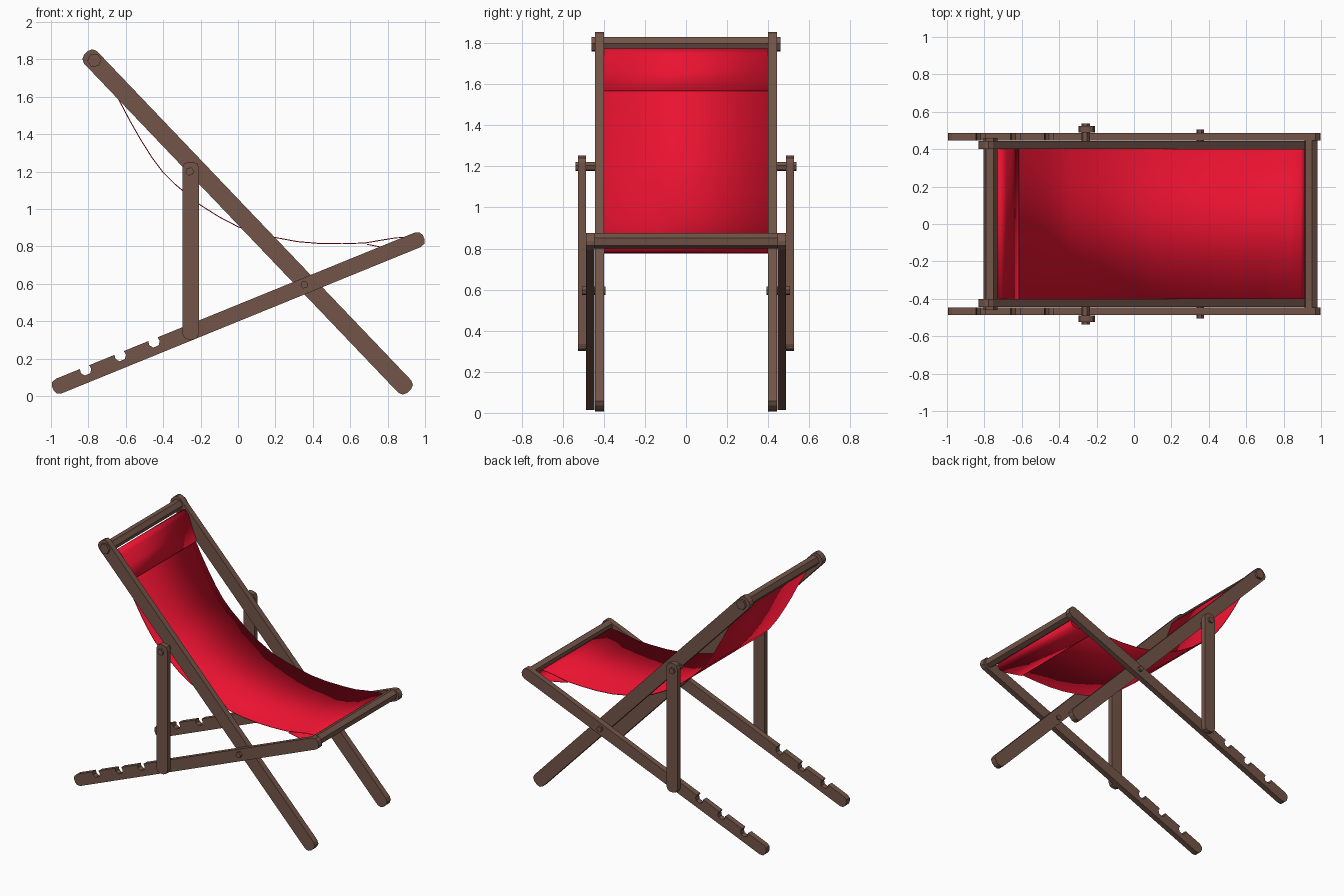
import bpy, bmesh, math
from mathutils import Vector

if "Cube" in bpy.data.objects:
    bpy.data.objects.remove(bpy.data.objects["Cube"])


def material(name, rgb):
    m = bpy.data.materials.new(name)
    m.diffuse_color = (*rgb, 1)
    m.use_nodes = True
    m.node_tree.nodes["Principled BSDF"].inputs["Base Color"].default_value = m.diffuse_color
    return m


WOOD = material("wood", (0.17, 0.09, 0.065))
RED = material("red_canvas", (0.82, 0.006, 0.03))


def make_object(name, bm, mat):
    bmesh.ops.recalc_face_normals(bm, faces=bm.faces)
    me = bpy.data.meshes.new(name)
    bm.to_mesh(me)
    bm.free()
    me.materials.append(mat)
    ob = bpy.data.objects.new(name, me)
    bpy.context.collection.objects.link(ob)
    return ob


def prism(name, pts, y0, y1, mat=WOOD):
    """Closed x-z outline extruded along y."""
    bm = bmesh.new()
    face = bm.faces.new([bm.verts.new((x, y0, z)) for x, z in pts])
    ext = bmesh.ops.extrude_face_region(bm, geom=[face])
    verts = [v for v in ext["geom"] if isinstance(v, bmesh.types.BMVert)]
    bmesh.ops.translate(bm, verts=verts, vec=(0, y1 - y0, 0))
    return make_object(name, bm, mat)


def plank(a, b, w, notches=()):
    """Outline of a plank with blunt ends from tip a to tip b, notched on its upper edge."""
    a, b = Vector(a), Vector(b)
    d = (b - a).normalized()
    n = Vector((-d.y, d.x))
    length, h = (b - a).length, w / 2
    end = [(0.034, h), (0.010, h * 0.78), (0, h * 0.3)]
    loc = [(s, -t) for s, t in end[::-1]]
    loc = [(s, t) for s, t in end] + loc
    loc += [(length - s, -t) for s, t in end] + [(length - s, t) for s, t in end[::-1]]
    for s in sorted(notches, reverse=True):
        loc += [(s + u, h - v) for u, v in
                ((.027, 0), (.03, .022), (.016, .042), (-.016, .042), (-.03, .022), (-.027, 0))]
    return [a + d * s + n * t for s, t in loc]


def hexagon(x, z, r, turn=0.0):
    return [(x + r * math.cos(turn + i * math.pi / 3),
             z + r * math.sin(turn + i * math.pi / 3)) for i in range(6)]


# Side frames, mirrored left and right
for side, s in (("left", -1), ("right", 1)):
    prism(f"back_rail_{side}", plank((-0.812, 1.835), (0.915, 0.026), 0.096), s * 0.40, s * 0.443)
    prism(f"seat_rail_{side}", plank((-0.99, 0.04), (0.993, 0.848), 0.084, (0.20, 0.40, 0.595)),
          s * 0.446, s * 0.487)
    prism(f"prop_{side}", plank((-0.253, 0.302), (-0.253, 1.252), 0.09), s * 0.488, s * 0.525)
    prism(f"prop_pin_{side}", hexagon(-0.258, 1.2, 0.023, 0.2), s * 0.42, s * 0.538)
    prism(f"pivot_pin_{side}", hexagon(0.355, 0.595, 0.021, 0.2), s * 0.392, s * 0.506)

# Cross bars
prism("top_bar", hexagon(-0.768, 1.795, 0.038, 0.1), -0.46, 0.46)
prism("front_bar", hexagon(0.946, 0.838, 0.038, 0.39), -0.446, 0.446)

# Canvas sling with a hem loop at each end
path = [(-0.617, 1.567), (-0.655, 1.66), (-0.685, 1.745), (-0.71, 1.772), (-0.73, 1.765),
        (-0.728, 1.74), (-0.69, 1.675), (-0.64, 1.59), (-0.58, 1.475), (-0.52, 1.37),
        (-0.46, 1.275), (-0.40, 1.195), (-0.34, 1.135), (-0.28, 1.085), (-0.20, 1.02),
        (-0.10, 0.957), (0.0, 0.905), (0.10, 0.872), (0.20, 0.847), (0.32, 0.825),
        (0.44, 0.815), (0.56, 0.814), (0.68, 0.818), (0.76, 0.832), (0.84, 0.845),
        (0.89, 0.848), (0.91, 0.835), (0.91, 0.805), (0.89, 0.783), (0.85, 0.779),
        (0.78, 0.793), (0.69, 0.811)]
bm = bmesh.new()
rows = [[bm.verts.new((x, y, z)) for y in (-0.4, 0.4)] for x, z in path]
for p, q in zip(rows, rows[1:]):
    bm.faces.new((p[0], p[1], q[1], q[0]))
sling = make_object("canvas_sling", bm, RED)
solid = sling.modifiers.new("thickness", "SOLIDIFY")
solid.thickness = 0.005
solid.offset = 0
bpy.context.view_layer.objects.active = sling
sling.select_set(True)
bpy.ops.object.shade_smooth_by_angle(angle=math.radians(50))
